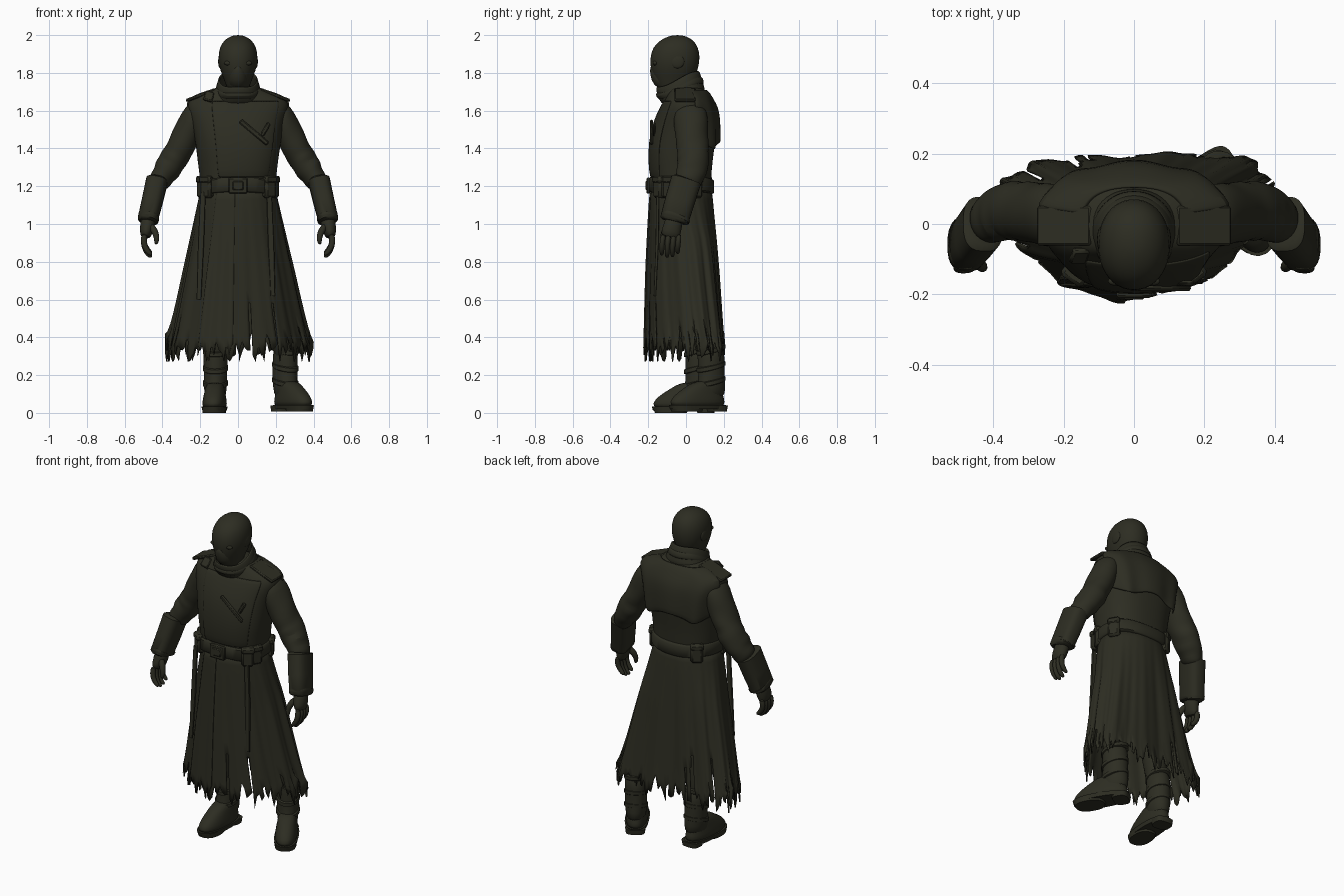
import bpy, bmesh, math, random
from mathutils import Vector, Matrix

random.seed(4)
if "Cube" in bpy.data.objects:
    bpy.data.objects.remove(bpy.data.objects["Cube"])

olive = bpy.data.materials.new("dark_olive")
olive.use_nodes = True
COLOUR = (0.026, 0.026, 0.016, 1)
olive.diffuse_color = COLOUR
bsdf = olive.node_tree.nodes["Principled BSDF"]
bsdf.inputs["Base Color"].default_value = COLOUR
bsdf.inputs["Roughness"].default_value = 0.8


def finish(name, bm, sub=0, thick=0, bevel=0, angle=50):
    bmesh.ops.recalc_face_normals(bm, faces=bm.faces)
    me = bpy.data.meshes.new(name)
    bm.to_mesh(me)
    bm.free()
    me.materials.append(olive)
    ob = bpy.data.objects.new(name, me)
    bpy.context.collection.objects.link(ob)
    bpy.ops.object.select_all(action='DESELECT')
    ob.select_set(True)
    bpy.context.view_layer.objects.active = ob
    bpy.ops.object.shade_smooth_by_angle(angle=math.radians(angle))
    if thick:
        ob.modifiers.new("thickness", 'SOLIDIFY').thickness = thick
    if bevel:
        ob.modifiers.new("bevel", 'BEVEL').width = bevel
    if sub:
        ob.modifiers.new("smooth", 'SUBSURF').levels = sub
        ob.modifiers["smooth"].render_levels = sub
    return ob


# Skin rings of (x, y, z, rx, ry); flat rings lie level, others follow the path
def loft(name, rings, n=24, e=2.0, arc=(0, 360), flat=True, warp=None, skip=None,
         caps=True, matrix=None, **kw):
    bm = bmesh.new()
    closed = arc[1] - arc[0] == 360
    count = n if closed else n + 1
    centres = [Vector(r[:3]) for r in rings]
    rows = []
    for j, r in enumerate(rings):
        u, v = Vector((1, 0, 0)), Vector((0, 1, 0))
        if not flat:
            t = (centres[min(j + 1, len(rings) - 1)] - centres[max(j - 1, 0)]).normalized()
            u = (u - t * u.dot(t)).normalized()
            v = u.cross(t)
        row = []
        for i in range(count):
            a = math.radians(arc[0] + (arc[1] - arc[0]) * i / n)
            c, s = math.cos(a), math.sin(a)
            p = centres[j] + u * math.copysign(abs(c) ** (2 / e), c) * r[3] \
                + v * math.copysign(abs(s) ** (2 / e), s) * r[4]
            if warp:
                p = warp(p, centres[j], j / (len(rings) - 1), a, i)
            row.append(bm.verts.new(p))
        rows.append(row)
    for j in range(len(rows) - 1):
        for i in range(n):
            if not (skip and skip(j, i)):
                k = (i + 1) % count
                bm.faces.new((rows[j][i], rows[j][k], rows[j + 1][k], rows[j + 1][i]))
    if caps and closed:
        bm.faces.new(rows[0])
        bm.faces.new(rows[-1])
    if matrix:
        bm.transform(matrix)
    return finish(name, bm, **kw)


def box(name, loc, size, rot=(0, 0, 0), bevel=0.006):
    bm = bmesh.new()
    bmesh.ops.create_cube(bm, size=1)
    turn = Matrix.Identity(4)
    for angle, axis in zip(rot, 'XYZ'):
        turn = Matrix.Rotation(math.radians(angle), 4, axis) @ turn
    bm.transform(Matrix.Translation(loc) @ turn @ Matrix.Diagonal((*size, 1)))
    return finish(name, bm, bevel=bevel, angle=30)


def ball(name, loc, scale):
    bm = bmesh.new()
    bmesh.ops.create_uvsphere(bm, u_segments=20, v_segments=12, radius=1)
    bm.transform(Matrix.Translation(loc) @ Matrix.Diagonal((*scale, 1)))
    return finish(name, bm)


def grow(rings, d):
    return [(x, y, z, rx + d, ry + d) for x, y, z, rx, ry in rings]


def cloth(amount, freq):
    def warp(p, c, t, a, i):
        k = math.sin(freq * t + 2 * a) + 0.6 * math.sin(1.7 * freq * t - 3 * a)
        return c + (p - c) * (1 + amount * k)
    return warp


# Head and mask
loft("head", [(0, -.06, 1.68, .05, .07), (0, -.07, 1.74, .064, .09), (0, -.063, 1.79, .086, .117),
              (0, -.06, 1.84, .102, .13), (0, -.058, 1.89, .105, .132), (0, -.055, 1.935, .097, .12),
              (0, -.05, 1.967, .078, .095), (0, -.047, 1.988, .052, .062), (0, -.045, 2.0, .02, .024)],
     e=2.1, sub=1)
loft("mask_snout", [(0, -.11, 1.715, .042, .045), (0, -.13, 1.76, .054, .056),
                    (0, -.135, 1.81, .048, .058), (0, -.14, 1.85, .02, .05)], n=16, sub=1)
for s in (-1, 1):
    side = "left" if s > 0 else "right"
    ball("eye_piece_" + side, (s * .05, -.163, 1.852), (.024, .013, .013))
    ball("ear_disc_" + side, (s * .095, -.045, 1.86), (.01, .036, .036))


# Collar, lower at the throat than at the nape
def tilt(p, c, t, a, i):
    return p + Vector((0, 0, .42 * (p.y - c.y) + .006 * math.sin(3 * a)))


loft("collar", [(0, -.005, 1.665, .14, .11), (0, -.03, 1.705, .118, .12),
                (0, -.045, 1.77, .106, .118)], warp=tilt, caps=False, thick=.014, sub=1)
loft("collar_fold", [(0, -.022, 1.70, .122, .12), (0, -.036, 1.725, .118, .127),
                     (0, -.04, 1.74, .106, .118)], warp=tilt, caps=False, thick=.012, sub=1)

# Coat body
body = [(0, -.025, 1.13, .20, .16), (0, -.025, 1.24, .198, .16), (0, -.028, 1.33, .213, .168),
        (0, -.02, 1.43, .228, .172), (0, -.002, 1.53, .245, .168), (0, .008, 1.61, .265, .147),
        (0, .01, 1.655, .268, .122), (0, .008, 1.688, .205, .108), (0, .0, 1.715, .13, .095),
        (0, -.02, 1.735, .09, .08)]
loft("coat_body", body, n=40, e=2.4, warp=cloth(.012, 14), sub=1)
loft("front_flap", grow(body[1:7], .006), n=18, e=2.4, arc=(243, 320), warp=cloth(.012, 9),
     caps=False, thick=.01, sub=1)


def ragged(p, c, t, a, i):
    return p + Vector((0, .008 * math.sin(9 * a) * (1 - t), .018 * math.sin(5 * a) * (1 - t)))


loft("back_cape", grow([(0, .01, 1.41, .225, .155), (0, .01, 1.48, .235, .155), (0, .012, 1.55, .245, .152),
                        *body[5:9]], .012), n=28, e=2.5, arc=(10, 170),
     warp=ragged, caps=False, thick=.012, sub=1)

# Chest fittings
box("chest_bar_long", (.085, -.183, 1.485), (.19, .014, .026), (0, 40, 0))
box("chest_bar_short", (.145, -.168, 1.50), (.08, .014, .022), (0, -60, 0))
box("lapel_corner", (-.155, -.09, 1.675), (.05, .02, .06), (-35, 15, 0))

# Skirt of the coat: pleats, slits and a torn hem, with the sides swept back
COLS, ROWS = 168, 14
jag = [random.uniform(0, .09) * (i % 3 > 0) + .035 * math.sin(i * .7) for i in range(COLS)]
slits = {random.randrange(COLS): random.randint(9, 12) for _ in range(12)}
slits[COLS * 3 // 4 + 4] = 9


def pleats(p, c, t, a, i):
    k = math.sin(11 * a + 1.2 * math.sin(3 * a)) + .3 * math.sin(29 * a)
    q = c + (p - c) * (1 + .028 * min(1, t * 2) * k)
    q.y += .6 * min(1, t * 3) * (q.x + .02) ** 2
    q.z += jag[i] * t ** 8
    return q


skirt = []
for j in range(ROWS):
    t = j / (ROWS - 1)
    skirt.append((.005 * t, -.025 + .016 * t, 1.2 - .895 * t, .195 + .19 * t, .158 + .047 * t ** .7))
loft("coat_skirt", skirt, n=COLS, e=2.1, warp=pleats, caps=False, thick=.008,
     skip=lambda j, i: i in slits and j >= slits[i])
loft("skirt_overlap", grow(skirt, .006), n=20, e=2.1, arc=(238, 266), warp=pleats,
     caps=False, thick=.008)
for name, x, z in (("hanging_strap_left", .165, .62), ("hanging_strap_right", -.185, .6)):
    loft(name, [(x, -.15, 1.17, .014, .008), (x * 1.06, -.153, .9, .016, .008),
                (x * 1.12, -.165, z, .012, .006)], n=8, e=4)

# Belt, buckle and pouches
loft("belt", [(0, -.025, z, r, r - .038) for z, r in ((1.165, .203), (1.172, .211), (1.235, .211), (1.242, .203))],
     n=48, e=2.4, warp=lambda p, c, t, a, i: p + Vector((0, 0, .006 * math.sin(3 * a))))
box("belt_buckle", (.0, -.2, 1.203), (.10, .02, .085))
box("buckle_plate", (.0, -.208, 1.203), (.06, .014, .05))
for x, y, turn in ((-.185, -.09, 60), (-.165, -.14, 35), (.185, -.09, -60), (.165, -.14, -35),
                   (.185, .05, 60), (-.145, .1, -35)):
    box("belt_pouch", (x, y, 1.195), (.07, .045, .115), (0, 0, -turn), .012)
    box("pouch_flap", (x * 1.02, y * 1.02, 1.235), (.074, .048, .04), (0, 0, -turn), .01)

# Arms, built the same way on both sides
for s in (-1, 1):
    side = "left" if s > 0 else "right"
    flip = Matrix.Diagonal((s, 1, 1, 1))

    def limb(name, rings, **kw):
        return loft(name + "_" + side, rings, flat=False, matrix=flip, **kw)

    limb("sleeve", [(.19, .02, 1.615, .055, .07), (.222, .025, 1.585, .07, .088), (.248, .028, 1.53, .073, .09),
                    (.275, .03, 1.465, .074, .088), (.305, .034, 1.405, .075, .085), (.322, .037, 1.375, .07, .082),
                    (.34, .04, 1.345, .078, .087), (.358, .036, 1.315, .069, .081), (.376, .03, 1.287, .074, .083),
                    (.394, .024, 1.26, .06, .075), (.41, .016, 1.235, .06, .073), (.432, .004, 1.2, .05, .065)],
         n=28, warp=cloth(.05, 30), sub=1)
    limb("cuff", [(.428, .002, 1.235, .046, .066), (.429, .0, 1.23, .058, .081), (.454, -.033, 1.12, .056, .079),
                  (.479, -.062, 1.02, .053, .076), (.48, -.064, 1.012, .042, .064)], n=28, e=2.8)
    limb("cuff_band", [(.471, -.053, 1.042, .052, .073), (.472, -.054, 1.04, .056, .079),
                       (.476, -.059, 1.026, .055, .078), (.477, -.06, 1.022, .05, .071)], n=28, e=2.8)
    limb("glove_palm", [(.474, -.06, 1.04, .038, .047), (.478, -.068, .995, .041, .049),
                        (.487, -.08, .955, .034, .053), (.49, -.085, .925, .024, .048)], n=16, sub=1)
    for k in range(4):
        y, drop = -.125 + k * .028, (.0, .012, .008, -.008)[k]
        limb("finger", [(.494, y + .005, .95, .017, .015), (.502, y, .905, .0175, .015),
                        (.488, y - .003, .866 - drop, .016, .014), (.466, y - .003, .842 - drop, .013, .012),
                        (.455, y - .003, .838 - drop, .006, .006)], n=10, sub=1)
    limb("thumb", [(.465, -.09, .995, .02, .022), (.438, -.115, .96, .019, .019), (.428, -.125, .92, .016, .015),
                   (.435, -.127, .89, .008, .008)], n=10, sub=1)
    box("shoulder_strap_" + side, (s * .198, -.005, 1.682), (.165, .112, .018), (0, s * 21, 0))

# Legs and boots; local toe points to -y and the ankle is at the origin
for s, spot, turn in ((1, (.255, .125, .008), 30), (-1, (-.12, .06, 0), -3)):
    side = "left" if s > 0 else "right"
    place = Matrix.Translation(spot) @ Matrix.Rotation(math.radians(turn), 4, 'Z')
    x, y, z = spot
    loft("trouser_leg_" + side, [(s * .09, .0, 1.1, .09, .1), (s * .11, .0, .75, .09, .1),
                                 (x * .95, y * .9, .42, .066, .075), (x, y, .24, .056, .062)],
         warp=cloth(.03, 20), sub=1)
    loft("boot_shaft_" + side, [(0, .005, .36, .066, .074), (0, .01, .28, .065, .073), (0, .012, .2, .062, .072),
                                (0, .01, .13, .06, .08), (0, .0, .06, .055, .085)],
         warp=cloth(.025, 18), sub=1, matrix=place)
    for z in (.155, .235, .325):
        loft("boot_strap_" + side, [(0, .008, z - .014, .06, .072), (0, .008, z - .01, .067, .079),
                                    (0, .008, z + .01, .067, .079), (0, .008, z + .014, .06, .072)],
             matrix=place, warp=lambda p, c, t, a, i: p + Vector((0, 0, p.y * .25)))
    loft("boot_foot_" + side, [(0, -.075, .02, .062, .16), (0, -.075, .05, .066, .163),
                               (0, -.068, .085, .06, .145), (0, -.04, .125, .052, .108),
                               (0, -.01, .165, .045, .075)], e=2.3, sub=1, matrix=place)
    loft("boot_sole_" + side, [(0, -.075, .012, .064, .16), (0, -.075, .035, .069, .167)], e=2.4, matrix=place)
    loft("boot_heel_" + side, [(0, .045, 0, .054, .045), (0, .045, .03, .058, .05)], e=3, matrix=place)
    loft("boot_tread_" + side, [(0, -.14, 0, .06, .085), (0, -.14, .03, .064, .095)], e=2.4, matrix=place)
